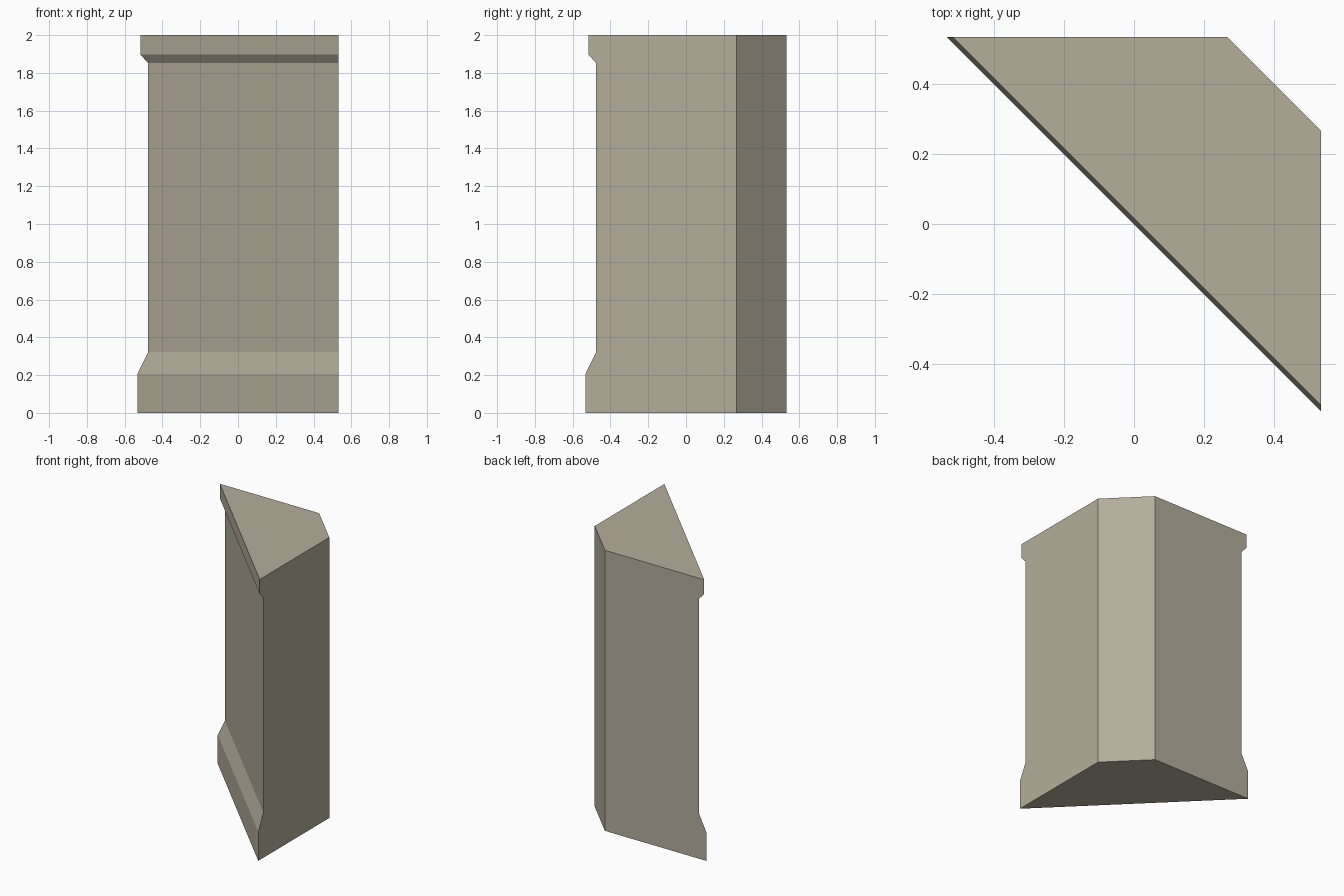
import bpy
import bmesh

cube = bpy.data.objects.get("Cube")
if cube:
    bpy.data.objects.remove(cube, do_unlink=True)

# Warm grey stone
stone = bpy.data.materials.new("warm_grey_stone")
stone.use_nodes = True
colour = (0.46, 0.42, 0.33, 1.0)
stone.diffuse_color = colour
stone.node_tree.nodes["Principled BSDF"].inputs["Base Color"].default_value = colour

SIDE = 0.533      # outer walls
CHAMFER = 0.267   # start of the cut back corner

# Moulding profile: height and reach of the diagonal face
PROFILE = [
    (0.0, 0.533), (0.205, 0.533),    # plinth
    (0.322, 0.476), (1.853, 0.476),  # shaft
    (1.897, 0.517), (2.0, 0.517),    # cap
]


def ring(bm, z, reach):
    """Plan outline at one height."""
    outline = [(-reach, SIDE), (SIDE, -reach), (SIDE, CHAMFER), (CHAMFER, SIDE)]
    return [bm.verts.new((x, y, z)) for x, y in outline]


# Corner pillar lofted through the profile
bm = bmesh.new()
rings = [ring(bm, z, reach) for z, reach in PROFILE]
for low, high in zip(rings, rings[1:]):
    for i in range(len(low)):
        j = (i + 1) % len(low)
        bm.faces.new((low[i], low[j], high[j], high[i]))
bm.faces.new(rings[0][::-1])
bm.faces.new(rings[-1])

# Merge the level strips on the flat side and back walls
bmesh.ops.recalc_face_normals(bm, faces=bm.faces)
bmesh.ops.dissolve_limit(bm, angle_limit=0.01, verts=bm.verts, edges=bm.edges)

mesh = bpy.data.meshes.new("corner_pillar")
bm.to_mesh(mesh)
bm.free()
mesh.materials.append(stone)
pillar = bpy.data.objects.new("corner_pillar", mesh)
bpy.context.collection.objects.link(pillar)
